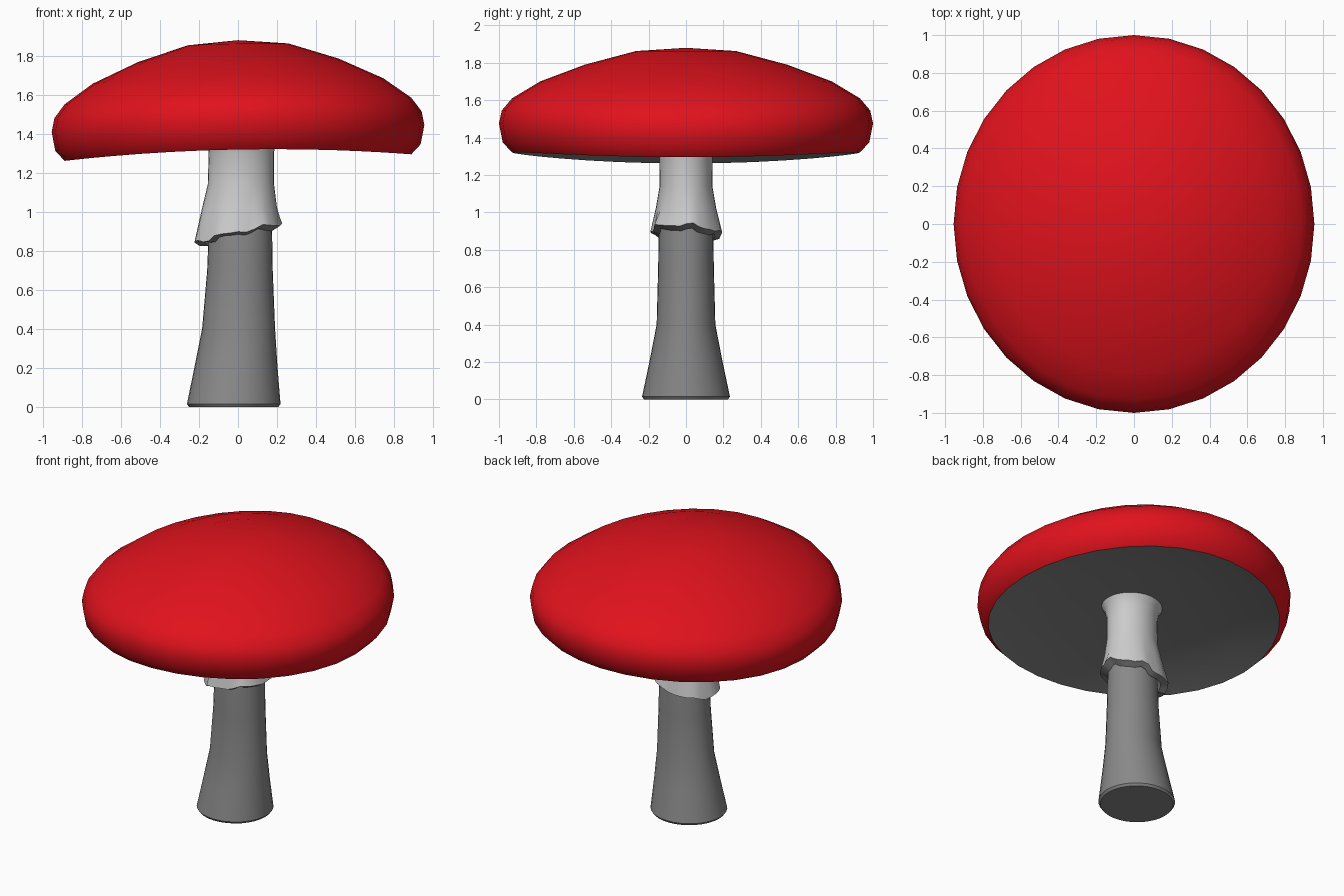
import bpy, bmesh
from math import sin, cos, pi, radians

if "Cube" in bpy.data.objects:
    bpy.data.objects.remove(bpy.data.objects["Cube"])

SIDES = 32


def material(name, rgb):
    m = bpy.data.materials.new(name)
    m.diffuse_color = (*rgb, 1)
    m.use_nodes = True
    m.node_tree.nodes["Principled BSDF"].inputs["Base Color"].default_value = m.diffuse_color
    return m


def loft(name, rings, mat, start_cap=False, end_cap=False):
    """Skin a list of rings; each ring is a function angle -> (x, y, z)."""
    bm = bmesh.new()
    loops = [[bm.verts.new(ring(2 * pi * i / SIDES)) for i in range(SIDES)] for ring in rings]
    for low, high in zip(loops, loops[1:]):
        for i in range(SIDES):
            j = (i + 1) % SIDES
            bm.faces.new((low[i], low[j], high[j], high[i]))
    if start_cap:
        bm.faces.new(loops[0][::-1])
    if end_cap:
        bm.faces.new(loops[-1])
    bmesh.ops.remove_doubles(bm, verts=bm.verts, dist=1e-5)
    for f in bm.faces:
        f.smooth = True
    mesh = bpy.data.meshes.new(name)
    bm.to_mesh(mesh)
    bm.free()
    mesh.set_sharp_from_angle(angle=radians(40))
    mesh.materials.append(mat)
    obj = bpy.data.objects.new(name, mesh)
    bpy.context.collection.objects.link(obj)
    return obj


def oval(cx, rx, ry, z):
    return lambda a: (cx + rx * cos(a), ry * sin(a), z)


def cap_ring(r, z):
    # the cap droops to the left and right, more so on the left
    return lambda a: (0.955 * r * cos(a), r * sin(a),
                      z - 0.048 * (r * cos(a)) ** 2 + 0.018 * r * cos(a))


red = material("red", (0.75, 0.006, 0.012))
pale = material("pale_grey", (0.6, 0.6, 0.6))
grey = material("grey", (0.25, 0.25, 0.25))

# Domed red cap, from rim to crown
cap_profile = [(0.93, 1.32), (0.98, 1.375), (1.0, 1.475), (0.985, 1.545), (0.93, 1.61),
               (0.78, 1.70), (0.54, 1.79), (0.27, 1.862), (0, 1.88)]
loft("cap", [cap_ring(*p) for p in cap_profile], red)

# Shallow hollow underside
under_profile = [(0, 1.40), (0.19, 1.395), (0.5, 1.38), (0.75, 1.355), (0.93, 1.32)]
loft("cap_underside", [cap_ring(*p) for p in under_profile], grey)

# Lower stem, flared and leaning slightly
loft("stem", [oval(-0.022, 0.228, 0.225, 0), oval(-0.022, 0.24, 0.235, 0.015),
              oval(-0.01, 0.212, 0.194, 0.21), oval(0.003, 0.187, 0.157, 0.40),
              oval(0.01, 0.168, 0.149, 0.70), oval(0.012, 0.163, 0.146, 0.88),
              oval(0.014, 0.155, 0.135, 1.05)], grey, start_cap=True, end_cap=True)


# Ragged, tilted skirt edge
def skirt_edge(a):
    wave = 0.009 * sin(6 * a + 0.6) + 0.005 * sin(11 * a)
    return (0.001 + (0.221 + wave * 0.6) * cos(a), (0.19 + wave) * sin(a),
            0.887 + 0.047 * cos(a) - 0.012 * sin(a) + wave)


def skirt_lip(a):
    x, y, z = skirt_edge(a)
    return (0.01 + (x - 0.01) * 0.78, y * 0.8, z - 0.014 - 0.014 * cos(a))


# Upper stem with hanging skirt
loft("skirt", [skirt_edge, oval(0.008, 0.192, 0.162, 1.02), oval(0.015, 0.170, 0.141, 1.14),
               oval(0.017, 0.167, 0.143, 1.30), oval(0.017, 0.175, 0.158, 1.36),
               oval(0.015, 0.198, 0.184, 1.40)], pale)

# Thick lower lip of the skirt, turned in to the stem
loft("skirt_lip", [oval(0.012, 0.15, 0.13, 0.96), skirt_lip, skirt_edge], grey)
